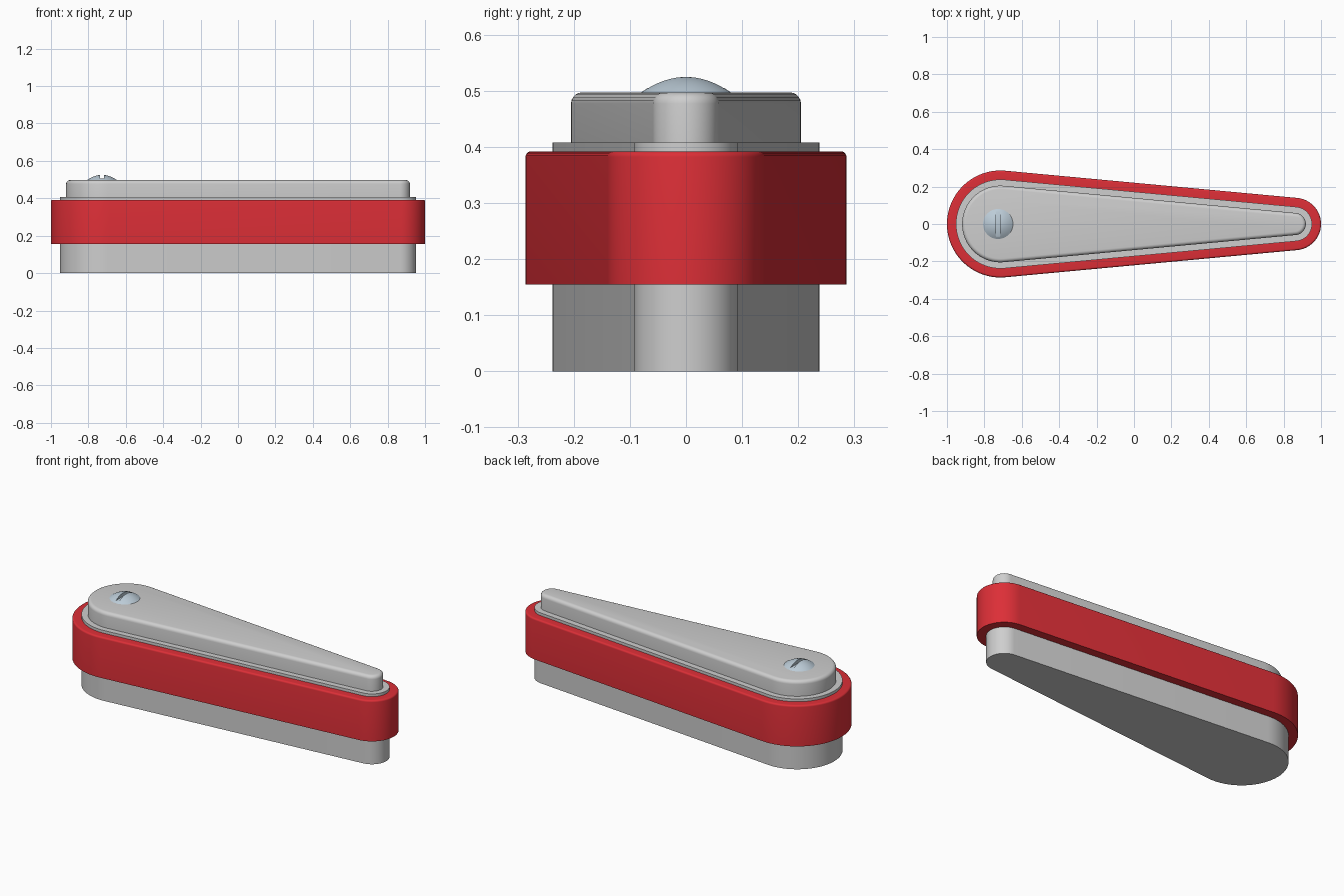
import bpy, bmesh, math

if "Cube" in bpy.data.objects:
    bpy.data.objects.remove(bpy.data.objects["Cube"])

BIG_X, SMALL_X = -0.714, 0.86        # centres of the two rounded ends
BIG_R, SMALL_R = 0.286, 0.14         # outer radii of the red band
TANGENT = math.acos((BIG_R - SMALL_R) / (SMALL_X - BIG_X))


def material(name, color, roughness=0.5):
    mat = bpy.data.materials.new(name)
    mat.use_nodes = True
    mat.diffuse_color = (*color, 1)
    shader = mat.node_tree.nodes["Principled BSDF"]
    shader.inputs["Base Color"].default_value = (*color, 1)
    shader.inputs["Roughness"].default_value = roughness
    return mat


def teardrop(inset):
    """Outline of two circles joined by tangents, moved inwards by inset."""
    points = []
    for cx, r, start, end, n in (
            (SMALL_X, SMALL_R, -TANGENT, TANGENT, 24),
            (BIG_X, BIG_R, TANGENT, 2 * math.pi - TANGENT, 40)):
        for i in range(n + 1):
            a = start + (end - start) * i / n
            points.append((cx + (r - inset) * math.cos(a), (r - inset) * math.sin(a)))
    return points


def circle(radius, cx):
    return [(cx + radius * math.cos(math.tau * i / 48), radius * math.sin(math.tau * i / 48))
            for i in range(48)]


def loft(name, rows, mat, closed=False):
    """Join outlines given as (points, z); cap the ends or close into a ring."""
    bm = bmesh.new()
    rings = [[bm.verts.new((x, y, z)) for x, y in pts] for pts, z in rows]
    pairs = list(zip(rings, rings[1:]))
    if closed:
        pairs.append((rings[-1], rings[0]))
    else:
        bm.faces.new(rings[0][::-1])
        bm.faces.new(rings[-1])
    for low, high in pairs:
        n = len(low)
        for i in range(n):
            j = (i + 1) % n
            bm.faces.new((low[i], low[j], high[j], high[i]))
    bmesh.ops.recalc_face_normals(bm, faces=bm.faces)
    mesh = bpy.data.meshes.new(name)
    bm.to_mesh(mesh)
    bm.free()
    mesh.materials.append(mat)
    obj = bpy.data.objects.new(name, mesh)
    bpy.context.collection.objects.link(obj)
    return obj


def activate(obj):
    bpy.ops.object.select_all(action='DESELECT')
    obj.select_set(True)
    bpy.context.view_layer.objects.active = obj


def fillet(inset, top, radius, steps=5):
    """Rounded top edge as (outline, z) rows."""
    angles = [math.pi / 2 * i / steps for i in range(steps + 1)]
    return [(teardrop(inset + radius * (1 - math.cos(a))), top - radius * (1 - math.sin(a)))
            for a in angles]


grey = material("light grey", (0.62, 0.62, 0.62))
red = material("red", (0.72, 0.028, 0.038))
steel = material("blue steel", (0.50, 0.60, 0.68), 0.35)

# Tapered core
core = loft("core", [(teardrop(0.048), 0), (teardrop(0.048), 0.408)], grey)

# Red band around the core, rounded on its upper edge
band = loft("band", [(teardrop(0.05), 0.155), (teardrop(0), 0.155)]
            + fillet(0, 0.392, 0.01) + [(teardrop(0.05), 0.392)], red, closed=True)

# Cover plate with rounded top edge
cover = loft("cover", [(teardrop(0.081), 0.4)] + fillet(0.081, 0.497, 0.02), grey)

# Domed screw head
SCREW_X, HEAD_R, HEAD_H = -0.727, 0.08, 0.028
rows = [(circle(HEAD_R, SCREW_X), 0.49)]
for k in range(8):
    t = 1 - k / 8
    rows.append((circle(HEAD_R * t, SCREW_X), 0.497 + HEAD_H * (1 - t * t)))
screw = loft("screw_head", rows, steel)

# Straight slot cut across the screw
bpy.ops.mesh.primitive_cube_add(size=1, location=(SCREW_X, 0, 0.53))
cutter = bpy.context.object
cutter.name = "slot_cutter"
cutter.hide_render = True
cutter.scale = (0.02, 0.3, 0.05)
slot = screw.modifiers.new("slot", 'BOOLEAN')
slot.operation = 'DIFFERENCE'
slot.solver = 'EXACT'
slot.object = cutter
activate(screw)
bpy.ops.object.modifier_apply(modifier="slot")
bpy.data.objects.remove(cutter)

for obj in (core, band, cover, screw):
    activate(obj)
    bpy.ops.object.shade_smooth_by_angle(angle=math.radians(30))
